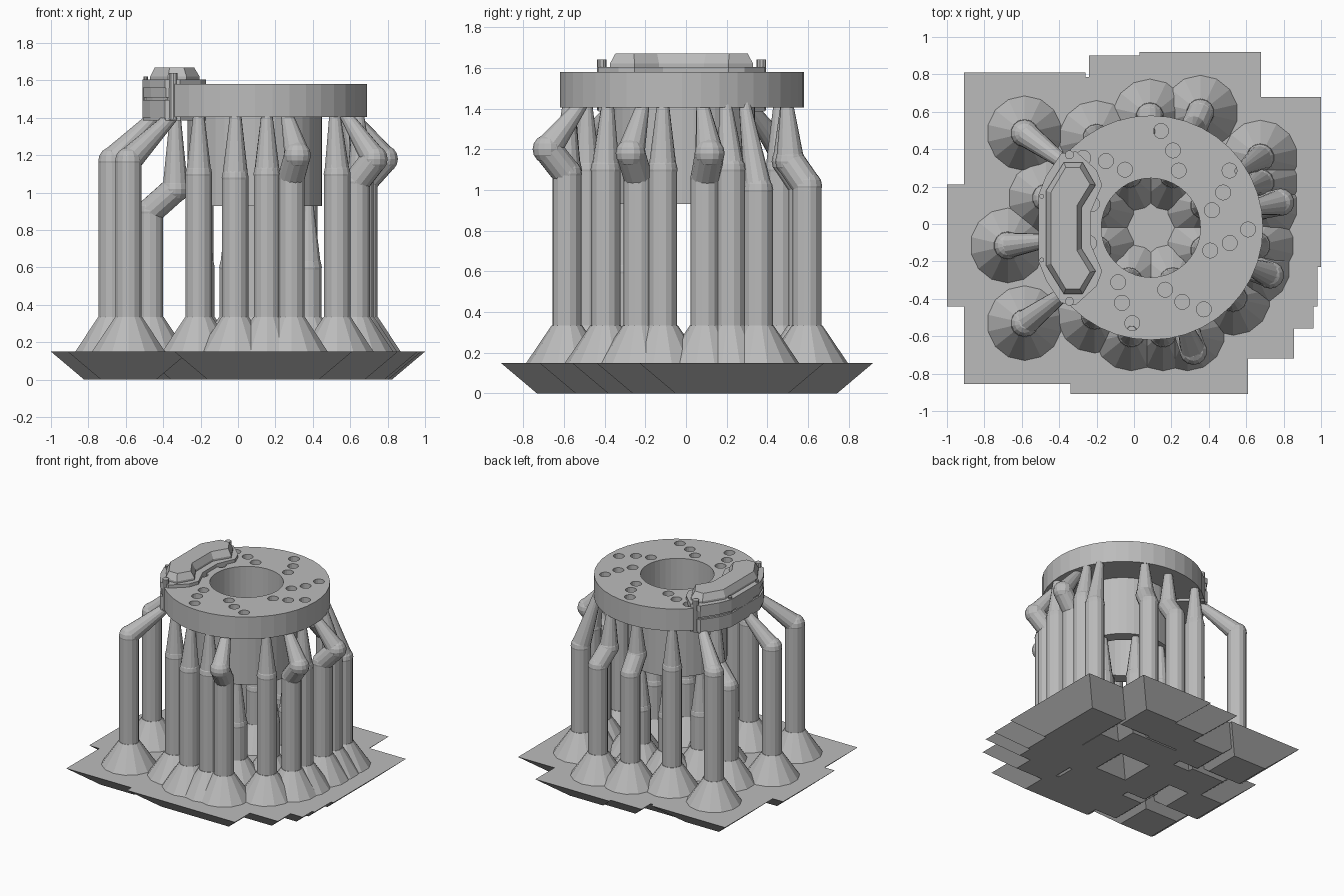
import bpy, bmesh, math
from mathutils import Vector, Matrix

if "Cube" in bpy.data.objects:
    bpy.data.objects.remove(bpy.data.objects["Cube"])

grey = bpy.data.materials.new("resin_grey")
grey.use_nodes = True
COLOR = (0.5, 0.5, 0.5, 1)
grey.diffuse_color = COLOR
grey.node_tree.nodes["Principled BSDF"].inputs["Base Color"].default_value = COLOR

CENTER = Vector((0.09, -0.02, 0))   # disc axis
FLOOR = 0.15                        # top of the raft


def finish(name, bm):
    bmesh.ops.recalc_face_normals(bm, faces=bm.faces)
    mesh = bpy.data.meshes.new(name)
    bm.to_mesh(mesh)
    bm.free()
    mesh.materials.append(grey)
    ob = bpy.data.objects.new(name, mesh)
    bpy.context.collection.objects.link(ob)
    return ob


def limb(bm, a, b, r1, r2, sides=14):
    """Tapered round bar from a to b."""
    a, b = Vector(a), Vector(b)
    turn = (b - a).to_track_quat('Z', 'Y').to_matrix().to_4x4()
    bmesh.ops.create_cone(bm, cap_ends=True, segments=sides, radius1=r1, radius2=r2,
                          depth=(b - a).length,
                          matrix=Matrix.Translation((a + b) / 2) @ turn)


def ball(bm, p, r):
    bmesh.ops.create_uvsphere(bm, u_segments=14, v_segments=8, radius=r,
                              matrix=Matrix.Translation(p))


def loft(bm, rings):
    """Capped solid through rings of equal length."""
    loops = [[bm.verts.new(p) for p in ring] for ring in rings]
    n = len(loops[0])
    for low, high in zip(loops, loops[1:]):
        for i in range(n):
            j = (i + 1) % n
            bm.faces.new((low[i], low[j], high[j], high[i]))
    bm.faces.new(loops[0][::-1])
    bm.faces.new(loops[-1])


def square(x, y, h, z):
    return [(x - h, y - h, z), (x + h, y - h, z), (x + h, y + h, z), (x - h, y + h, z)]


def support(name, x, y, top, elbow, tip):
    """Flared foot, pillar, optional elbow and a tapered tip."""
    bm = bmesh.new()
    loft(bm, [square(x, y, 0.147, 0), square(x, y, 0.325, FLOOR)])
    limb(bm, (x, y, FLOOR), (x, y, 0.335), 0.2, 0.075)
    joint = Vector((x, y, top))
    limb(bm, (x, y, 0.335), joint, 0.072, 0.072)
    ball(bm, joint, 0.074)
    if elbow is not None:
        limb(bm, joint, elbow, 0.072, 0.072)
        ball(bm, elbow, 0.074)
        joint = elbow
    limb(bm, joint, tip, 0.07, 0.025)
    finish(name, bm)


# Outer supports: x, y, pillar height, radial shift of the elbow
OUTER = [
    (-0.675, -0.115, 1.17, 0), (-0.585, 0.485, 1.17, 0), (-0.585, -0.53, 1.17, 0),
    (-0.47, 0.14, 0.9, -0.14), (-0.2, 0.46, 1.1, 0), (-0.21, -0.49, 1.1, 0),
    (0.085, 0.575, 1.02, -0.08), (0.355, 0.595, 1.02, -0.09),
    (0.675, 0.355, 1.0, 0), (0.675, 0.22, 1.1, 0), (0.675, 0.095, 1.06, 0.11),
    (0.655, -0.115, 1.1, 0), (0.635, -0.235, 1.06, 0.1), (0.53, -0.395, 1.1, 0),
    (0.285, -0.585, 1.08, 0.1), (0.155, -0.585, 1.1, 0), (-0.015, -0.585, 1.08, 0),
]
for i, (x, y, top, shift) in enumerate(OUTER):
    out = Vector((x, y, 0)) - CENTER
    dist = out.length
    out.normalize()
    elbow = None
    if shift:
        elbow = CENTER + out * (dist + shift) + Vector((0, 0, top + 0.12))
    reach = min(dist + min(shift, 0), 0.56)
    if dist > 0.7 or shift > 0:
        reach = 0.49                # leaning tips run further under the disc
    tip = CENTER + out * reach + Vector((0, 0, 1.46))
    support(f"outer_support_{i + 1}", x, y, top, elbow, tip)

# Inner supports: ring under the hub
for i in range(8):
    a = math.radians(45 * i + 22.5)
    p = CENTER + Vector((math.cos(a), math.sin(a), 0)) * 0.31
    support(f"inner_support_{i + 1}", p.x, p.y, 0.6, None, p + Vector((0, 0, 0.96)))

# Brake disc with hub: revolved section of radius and height
SECTION = [(0.265, 0.93), (0.36, 0.93), (0.36, 1.405), (0.6, 1.405), (0.6, 1.58), (0.265, 1.58)]
bm = bmesh.new()
SIDES = 40
rings = []
for i in range(SIDES):
    a = math.tau * i / SIDES
    rings.append([bm.verts.new(CENTER + Vector((r * math.cos(a), r * math.sin(a), z)))
                  for r, z in SECTION])
for i in range(SIDES):
    cur, nxt = rings[i], rings[(i + 1) % SIDES]
    for j in range(len(SECTION)):
        k = (j + 1) % len(SECTION)
        bm.faces.new((cur[j], nxt[j], nxt[k], cur[k]))
disc = finish("brake_disc", bm)

# Drilled holes in slanted rows of three
bm = bmesh.new()
for start in (84, 36, -1, -57, -101, -146, 178, 134):
    for r, lag in ((0.52, 0), (0.43, 10), (0.34, 20)):
        a = math.radians(start - lag)
        p = CENTER + Vector((r * math.cos(a), r * math.sin(a), 0))
        limb(bm, p + Vector((0, 0, 1.44)), p + Vector((0, 0, 1.7)), 0.04, 0.04, 16)
cutter = finish("hole_cutter", bm)
cutter.hide_render = True
cutter.hide_viewport = True
cut = disc.modifiers.new("holes", 'BOOLEAN')
cut.operation = 'DIFFERENCE'
cut.solver = 'EXACT'
cut.object = cutter

# Caliper: mirrored half outlines of x and distance from its middle
MID = -0.022
PLATE = [(-0.51, 0.18), (-0.47, 0.28), (-0.39, 0.4), (-0.31, 0.41),
         (-0.2, 0.31), (-0.17, 0.23), (-0.23, 0.09)]
PAD = [(-0.47, 0.2), (-0.375, 0.352), (-0.275, 0.352), (-0.205, 0.23), (-0.28, 0.11)]
PAD_TOP = [(-0.445, 0.19), (-0.365, 0.325), (-0.29, 0.325), (-0.235, 0.235), (-0.305, 0.12)]


def outline(half, z, inset=0.0):
    pts = [(x + inset, d - inset) for x, d in half]
    return ([(x, MID + d, z) for x, d in pts]
            + [(x, MID - d, z) for x, d in reversed(pts)])


def slab(name, half, z1, z2, inset=0.0):
    bm = bmesh.new()
    loft(bm, [outline(half, z1, inset), outline(half, z2, inset)])
    return finish(name, bm)


WALL = PLATE[:4] + [(-0.3, 0.3)]
slab("caliper_top_plate", PLATE, 1.56, 1.605)
slab("caliper_upper_wall", WALL, 1.51, 1.57, 0.004)
slab("caliper_split", WALL, 1.44, 1.52, 0.012)
slab("caliper_lower_wall", WALL, 1.4, 1.495)
slab("caliper_bottom_plate", PLATE, 1.385, 1.41, 0.003)

bm = bmesh.new()
loft(bm, [outline(PAD, 1.6), outline(PAD, 1.62), outline(PAD_TOP, 1.67)])
finish("caliper_piston_housing", bm)

# Caliper bolts and pins
for side, word in ((1, "back"), (-1, "front")):
    for part, x, d, r, z in (("bolt", -0.345, 0.392, 0.024, 1.64),
                             ("pin", -0.493, 0.17, 0.013, 1.622)):
        bm = bmesh.new()
        y = MID + side * d
        limb(bm, (x, y, 1.39), (x, y, z), r, r, 10)
        finish(f"caliper_{part}_{word}", bm)
